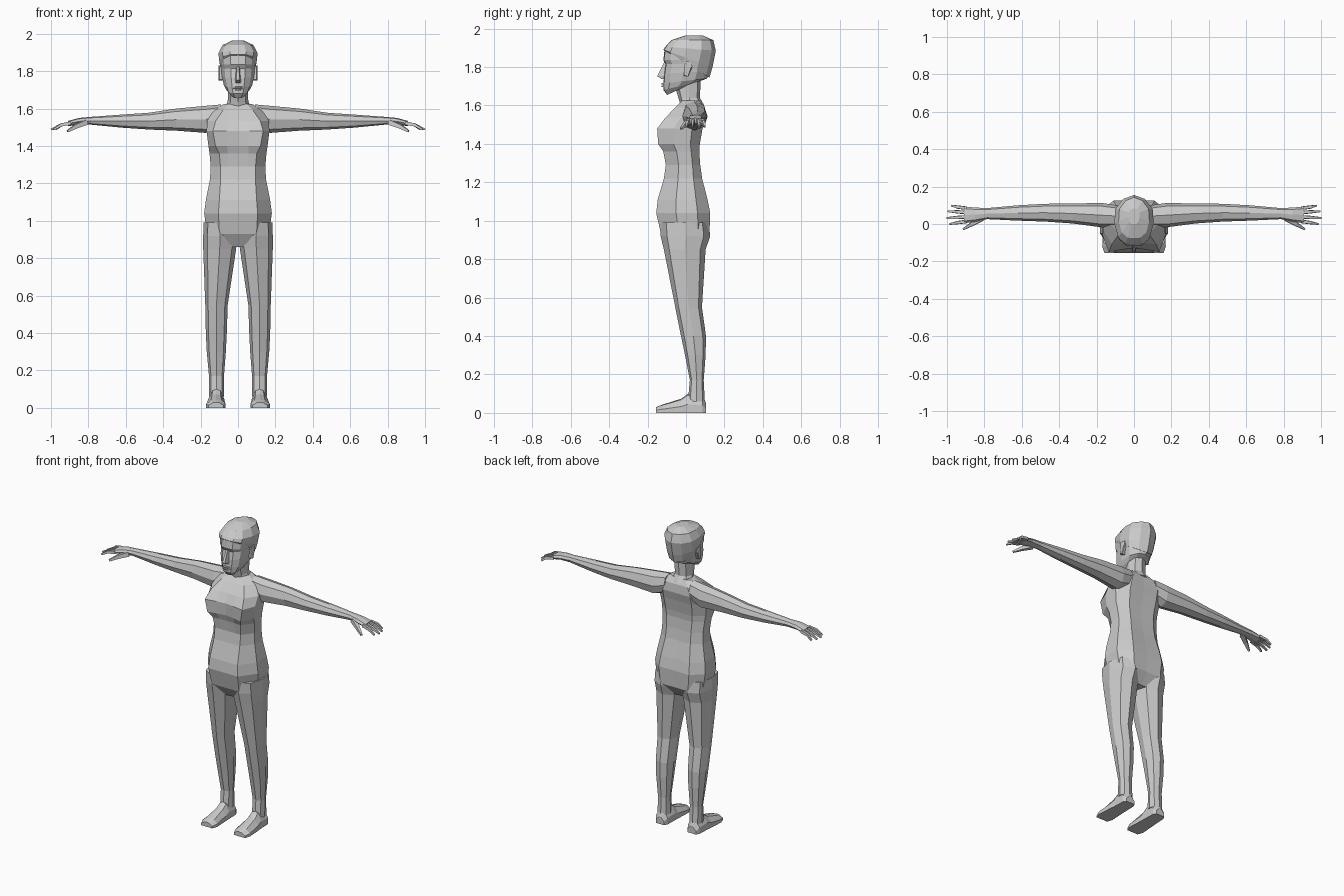
import bpy, bmesh
from mathutils import Vector

skin = bpy.data.materials.new("plain grey")
skin.diffuse_color = (0.6, 0.6, 0.6, 1)


def loft(name, rings):
    """Bridge equal-length rings of points and cap both ends."""
    bm = bmesh.new()
    loops = [[bm.verts.new(p) for p in r] for r in rings]
    n = len(loops[0])
    for a, b in zip(loops, loops[1:]):
        for i in range(n):
            bm.faces.new((a[i], a[(i + 1) % n], b[(i + 1) % n], b[i]))
    bm.faces.new(loops[0])
    bm.faces.new(loops[-1])
    bmesh.ops.recalc_face_normals(bm, faces=bm.faces)
    me = bpy.data.meshes.new(name)
    bm.to_mesh(me)
    bm.free()
    me.materials.append(skin)
    ob = bpy.data.objects.new(name, me)
    bpy.context.collection.objects.link(ob)
    return ob


def both(name, rings):
    """Left and right copies of a lofted part."""
    loft("left_" + name, rings)
    loft("right_" + name, [[(-x, y, z) for x, y, z in r] for r in rings])


def mirror_ring(half):
    """Complete a half section whose first and last points lie on x = 0."""
    return half + [(-x, y, z) for x, y, z in half[-2:0:-1]]


def octagon(a0, a1, b0, b1, k=0.74):
    """Eight points filling the rectangle a0..a1, b0..b1."""
    ca, cb, ra, rb = (a0 + a1) / 2, (b0 + b1) / 2, (a1 - a0) / 2, (b1 - b0) / 2
    pts = [(0, -1), (k, -k), (1, 0), (k, k), (0, 1), (-k, k), (-1, 0), (-k, -k)]
    return [(ca + ra * u, cb + rb * v) for u, v in pts]


def tube(path, radii, flat=1.0):
    """Four-sided rings along a path running mostly outward in x."""
    rings = []
    for i, (p, r) in enumerate(zip(path, radii)):
        d = (Vector(path[min(i + 1, len(path) - 1)]) - Vector(path[max(i - 1, 0)])).normalized()
        s = d.cross(Vector((0, 0, 1))).normalized()
        u = s.cross(d)
        rings.append([tuple(Vector(p) + s * r * a + u * r * b * flat)
                      for a, b in ((-1, -.8), (1, -.8), (.8, 1), (-.8, 1))])
    return rings


# Torso: z, half width, front y, back y, front panel fraction, centre recess
torso = [
    (0.86, 0.06, -0.085, 0.08, 0.6, 0.0),
    (0.93, 0.165, -0.13, 0.128, 0.6, 0.0),
    (1.04, 0.181, -0.155, 0.132, 0.58, 0.0),
    (1.11, 0.172, -0.147, 0.118, 0.58, 0.0),
    (1.22, 0.150, -0.115, 0.090, 0.62, 0.0),
    (1.29, 0.146, -0.105, 0.080, 0.64, 0.0),
    (1.36, 0.152, -0.118, 0.075, 0.66, 0.005),
    (1.40, 0.158, -0.145, 0.078, 0.76, 0.022),
    (1.48, 0.168, -0.150, 0.092, 0.80, 0.022),
    (1.535, 0.165, -0.108, 0.106, 0.72, 0.008),
    (1.59, 0.13, -0.055, 0.100, 0.62, 0.0),
    (1.625, 0.075, -0.020, 0.078, 0.6, 0.0),
]
rings = []
for z, w, f, b, ff, rec in torso:
    d = b - f
    rings.append(mirror_ring([(0, f + rec, z), (w * 0.36, f + rec * 0.6, z), (w * ff, f, z),
                              (w, f + d * 0.36, z), (w, f + d * 0.75, z),
                              (w * 0.6, b - 0.006, z), (0, b - 0.008, z)]))
loft("torso", rings)

# Neck
neck = [(1.59, 1.60, 0.075, -0.025, 0.095), (1.635, 1.64, 0.055, -0.038, 0.072),
        (1.69, 1.75, 0.053, -0.055, 0.078)]
loft("neck", [[(x, y, zf + (zb - zf) * (y - f) / (b - f)) for x, y in octagon(-w, w, f, b)]
              for zf, zb, w, f, b in neck])


def head_ring(zf, zb, w, f, b):
    """Rounded face, broad temples and a pointed back, tilted from zf to zb."""
    d = b - f
    half = [(0, 0), (0.42, 0.015), (0.8, 0.14), (1, 0.42), (0.95, 0.72), (0.55, 0.92), (0, 1)]
    return mirror_ring([(w * u, f + d * v, zf + (zb - zf) * v) for u, v in half])


# Head and hair cap
loft("head", [head_ring(*r) for r in [
    (1.655, 1.715, 0.040, -0.098, 0.035), (1.680, 1.725, 0.062, -0.117, 0.070),
    (1.715, 1.74, 0.076, -0.117, 0.110), (1.765, 1.78, 0.086, -0.114, 0.125),
    (1.815, 1.82, 0.090, -0.106, 0.135), (1.835, 1.84, 0.093, -0.118, 0.140),
    (1.89, 1.89, 0.096, -0.112, 0.145)]])
loft("hair", [head_ring(*r) for r in [
    (1.885, 1.745, 0.092, -0.112, 0.122), (1.890, 1.80, 0.100, -0.118, 0.138),
    (1.905, 1.885, 0.105, -0.108, 0.155), (1.940, 1.94, 0.082, -0.076, 0.142),
    (1.965, 1.965, 0.030, 0.000, 0.085)]])

# Nose, lips and ears
loft("nose", [[(-w, y0, z), (-w * 0.5, y1, z), (w * 0.5, y1, z), (w, y0, z)] for z, w, y0, y1 in
              [(1.825, 0.010, -0.10, -0.114), (1.752, 0.018, -0.10, -0.150),
               (1.738, 0.018, -0.10, -0.128)]])
for name, z in (("upper_lip", 1.713), ("lower_lip", 1.701)):
    loft(name, [[(x, -0.10, z - 0.006), (x, y, z - 0.004), (x, y, z + 0.003), (x, -0.10, z + 0.006)]
                for x, y in ((-0.03, -0.112), (-0.01, -0.128), (0.01, -0.128), (0.03, -0.112))])
both("ear", [[(x, y + s * (y - 0.01), z) for y, z in
              ((-0.012, 1.755), (0.010, 1.750), (0.033, 1.80), (0.030, 1.83), (-0.005, 1.83))]
             for x, s in ((0.078, -0.2), (0.100, 0.0), (0.103, -0.3))])

# Legs: z, inner x, outer x, front y, back y
legs = [(0.99, 0.010, 0.184, -0.135, 0.118), (0.92, 0.004, 0.186, -0.132, 0.126),
        (0.85, 0.010, 0.186, -0.115, 0.102), (0.55, 0.055, 0.175, -0.056, 0.083),
        (0.40, 0.060, 0.172, -0.026, 0.104), (0.30, 0.065, 0.167, -0.005, 0.102),
        (0.17, 0.075, 0.155, 0.020, 0.092), (0.06, 0.075, 0.155, 0.010, 0.098)]
both("leg", [[(x, y, z) for x, y in octagon(*r)] for z, *r in legs])

# Feet: y, inner x, outer x, top z
feet = [(0.105, 0.085, 0.145, 0.05), (0.085, 0.074, 0.157, 0.09), (0.010, 0.072, 0.160, 0.100),
        (-0.025, 0.071, 0.164, 0.074), (-0.120, 0.066, 0.170, 0.044), (-0.155, 0.078, 0.158, 0.030)]
both("foot", [[(a, y, 0), (b, y, 0), (b, y, t * 0.45), (b - 0.025, y, t * 0.92), ((a + b) / 2, y, t),
               (a + 0.022, y, t * 0.92), (a, y, t * 0.45)] for y, a, b, t in feet])

# Arms with palms: x, front y, back y, bottom z, top z
arms = [(0.09, -0.015, 0.100, 1.500, 1.622), (0.17, -0.018, 0.112, 1.470, 1.615),
        (0.33, 0.003, 0.110, 1.482, 1.600), (0.475, 0.013, 0.108, 1.488, 1.578),
        (0.62, 0.018, 0.100, 1.498, 1.568), (0.785, 0.026, 0.085, 1.514, 1.556),
        (0.85, 0.012, 0.088, 1.514, 1.550), (0.91, 0.004, 0.094, 1.506, 1.534)]
both("arm", [[(x, y, z) for y, z in octagon(*r)] for x, *r in arms])

# Fingers and thumb
for name, y0, y1, tip in (("index_finger", 0.014, 0.000, 0.985), ("middle_finger", 0.038, 0.032, 1.0),
                          ("ring_finger", 0.062, 0.068, 0.995), ("little_finger", 0.084, 0.098, 0.975)):
    both(name, tube([(0.895, y0, 1.521), (0.945, (y0 + y1) / 2, 1.512), (tip, y1, 1.488)],
                    (0.010, 0.009, 0.005)))
both("thumb", tube([(0.81, 0.032, 1.526), (0.865, 0.000, 1.505), (0.912, -0.027, 1.478)],
                   (0.015, 0.012, 0.006)))
